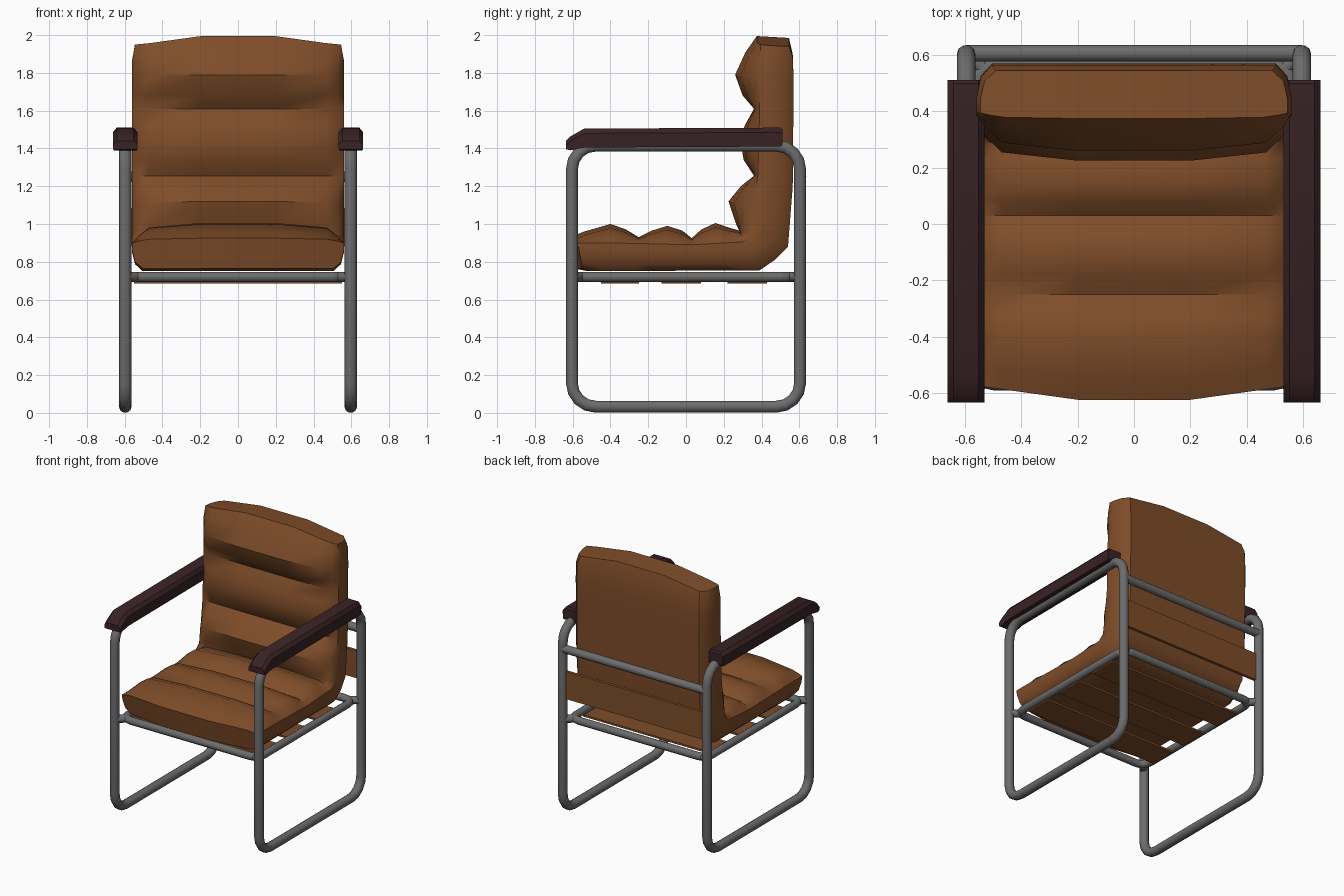
import bpy, bmesh, math
from mathutils import Vector

if "Cube" in bpy.data.objects:
    bpy.data.objects.remove(bpy.data.objects["Cube"])


def material(name, col):
    m = bpy.data.materials.new(name)
    m.diffuse_color = (*col, 1)
    m.use_nodes = True
    m.node_tree.nodes["Principled BSDF"].inputs["Base Color"].default_value = m.diffuse_color
    return m


LEATHER = material("brown leather", (0.21, 0.073, 0.022))
METAL = material("grey metal", (0.15, 0.15, 0.15))
WOOD = material("dark wood", (0.04, 0.016, 0.018))


def finish(ob, mat, angle):
    ob.data.materials.clear()
    ob.data.materials.append(mat)
    bpy.ops.object.select_all(action='DESELECT')
    ob.select_set(True)
    bpy.context.view_layer.objects.active = ob
    bpy.ops.object.shade_smooth_by_angle(angle=math.radians(angle))


def loft(name, rings, mat, angle):
    """Skin closed rings; ends are capped with strips between mirrored points."""
    bm = bmesh.new()
    vs = [[bm.verts.new(p) for p in r] for r in rings]
    n = len(vs[0])
    for a, b in zip(vs, vs[1:]):
        for i in range(n):
            j = (i + 1) % n
            bm.faces.new((a[i], a[j], b[j], b[i]))
    for r in (vs[0], vs[-1]):
        for i in range(n // 2 - 1):
            bm.faces.new((r[i], r[i + 1], r[n - 2 - i], r[n - 1 - i]))
    bmesh.ops.recalc_face_normals(bm, faces=bm.faces)
    me = bpy.data.meshes.new(name)
    bm.to_mesh(me)
    bm.free()
    ob = bpy.data.objects.new(name, me)
    bpy.context.collection.objects.link(ob)
    finish(ob, mat, angle)


def tube(name, pts, radius, closed=False):
    cu = bpy.data.curves.new(name, 'CURVE')
    cu.dimensions = '3D'
    cu.bevel_depth = radius
    cu.bevel_resolution = 3
    cu.use_fill_caps = True
    sp = cu.splines.new('POLY')
    sp.points.add(len(pts) - 1)
    for p, q in zip(sp.points, pts):
        p.co = (*q, 1)
    sp.use_cyclic_u = closed
    ob = bpy.data.objects.new(name, cu)
    bpy.context.collection.objects.link(ob)
    bpy.ops.object.select_all(action='DESELECT')
    ob.select_set(True)
    bpy.context.view_layer.objects.active = ob
    bpy.ops.object.convert(target='MESH')
    finish(bpy.context.object, METAL, 50)


def rounded(a0, a1, b0, b1, r, steps=4):
    """Rounded rectangle as 2D points."""
    out = []
    for k, (a, b) in enumerate([(a1 - r, b1 - r), (a0 + r, b1 - r),
                                (a0 + r, b0 + r), (a1 - r, b0 + r)]):
        for s in range(steps + 1):
            t = math.pi / 2 * (k + s / steps)
            out.append((a + r * math.cos(t), b + r * math.sin(t)))
    return out


def box(name, lo, hi, mat):
    (x0, y0, z0), (x1, y1, z1) = lo, hi
    loft(name, [[(x0, y, z0), (x0, y, z1), (x1, y, z1), (x1, y, z0)]
                for y in (y0, y1)], mat, 30)


# Side loops and armrests
for s, side in ((-1, "left"), (1, "right")):
    tube(side + "_leg_loop",
         [(s * 0.597, y, z) for y, z in rounded(-0.604, 0.604, 0.033, 1.415, 0.125)],
         0.033, True)
    rings = []
    for y, zt, zb in ((-0.635, 1.44, 1.395), (-0.61, 1.465, 1.39), (-0.54, 1.505, 1.405),
                      (0.50, 1.51, 1.41), (0.512, 1.50, 1.42)):
        d = min(0.025, (zt - zb) / 2)
        rings.append([(s * 0.597 + x, y, z) for x, z in (
            (-0.063, zb), (-0.066, zt - d), (-0.045, zt),
            (0.045, zt), (0.066, zt - d), (0.063, zb))])
    loft(side + "_armrest", rings, WOOD, 35)

# Seat frame, its joints to the legs, and the rear cross bar
tube("seat_frame", [(x, y, 0.72) for x, y in rounded(-0.56, 0.56, -0.565, 0.565, 0.07)],
     0.028, True)
for sx in (-1, 1):
    for sy in (-1, 1):
        tube("seat_joint", [(sx * 0.597, sy * 0.604, 0.72), (sx * 0.525, sy * 0.545, 0.72)], 0.028)
tube("rear_bar", [(-0.597, 0.607, 1.25), (0.597, 0.607, 1.25)], 0.03)

# Support straps
for i, (y0, y1) in enumerate(((-0.45, -0.25), (-0.13, 0.08), (0.22, 0.43))):
    box("seat_strap_%d" % (i + 1), (-0.55, y0, 0.684), (0.55, y1, 0.698), LEATHER)
box("back_strap", (-0.6, 0.59, 0.88), (0.6, 0.612, 1.085), LEATHER)

# Cushion: padded front line (y, z) along the seat and up the back
pad = [(-.575, .925), (-.52, .96), (-.40, 1.0), (-.32, .972), (-.25, .93), (-.18, .965),
       (-.10, .99), (-.02, .965), (.03, .925), (.08, .97), (.155, 1.005), (.23, .98),
       (.285, .965), (.265, 1.0), (.225, 1.12), (.29, 1.20), (.36, 1.255), (.305, 1.34),
       (.29, 1.43), (.31, 1.52), (.36, 1.61), (.30, 1.68), (.26, 1.79), (.315, 1.89),
       (.375, 1.945)]
# Seam line and rear shell line, keyed by station number
seam = {0: (-.575, .90), 2: (-.40, .90), 8: (.03, .89), 12: (.30, .905), 13: (.34, .94),
        14: (.36, 1.08), 16: (.38, 1.255), 20: (.39, 1.61), 24: (.395, 1.95)}
shell = {0: (-.545, .765), 1: (-.50, .75), 12: (.39, .755), 13: (.47, .81), 14: (.54, .88),
         16: (.565, 1.20), 22: (.57, 1.76), 23: (.565, 1.88), 24: (.545, 1.935)}


def along(keys, i):
    ks = sorted(keys)
    for a, b in zip(ks, ks[1:]):
        if a <= i <= b:
            return Vector(keys[a]).lerp(Vector(keys[b]), (i - a) / (b - a))


# Cross-section: (x, t), t > 0 towards the pad, t < 0 towards the shell
section = [(-.56, 0), (-.53, .35), (-.47, .78), (-.2, 1), (.2, 1), (.47, .78), (.53, .35), (.56, 0),
           (.56, -.32), (.545, -.75), (.505, -1), (.2, -1), (-.2, -1), (-.505, -1),
           (-.545, -.75), (-.56, -.32)]
rings = []
for i, f in enumerate(pad):
    p, b = along(seam, i), along(shell, i)
    ring = []
    for x, t in section:
        q = p.lerp(Vector(f), t) if t >= 0 else p.lerp(b, -t)
        # both ends bow outwards at the middle
        bow = 0.05 * min(1, (0.56 - abs(x)) / 0.36)
        y = q.x - bow * (1, 0.4)[i] if i < 2 else q.x
        z = q.y + bow * {23: 0.4, 24: 1}.get(i, 0)
        ring.append((x * (0.975 if i == 24 else 1), y, z))
    rings.append(ring)
loft("seat_and_back_cushion", rings, LEATHER, 42)
